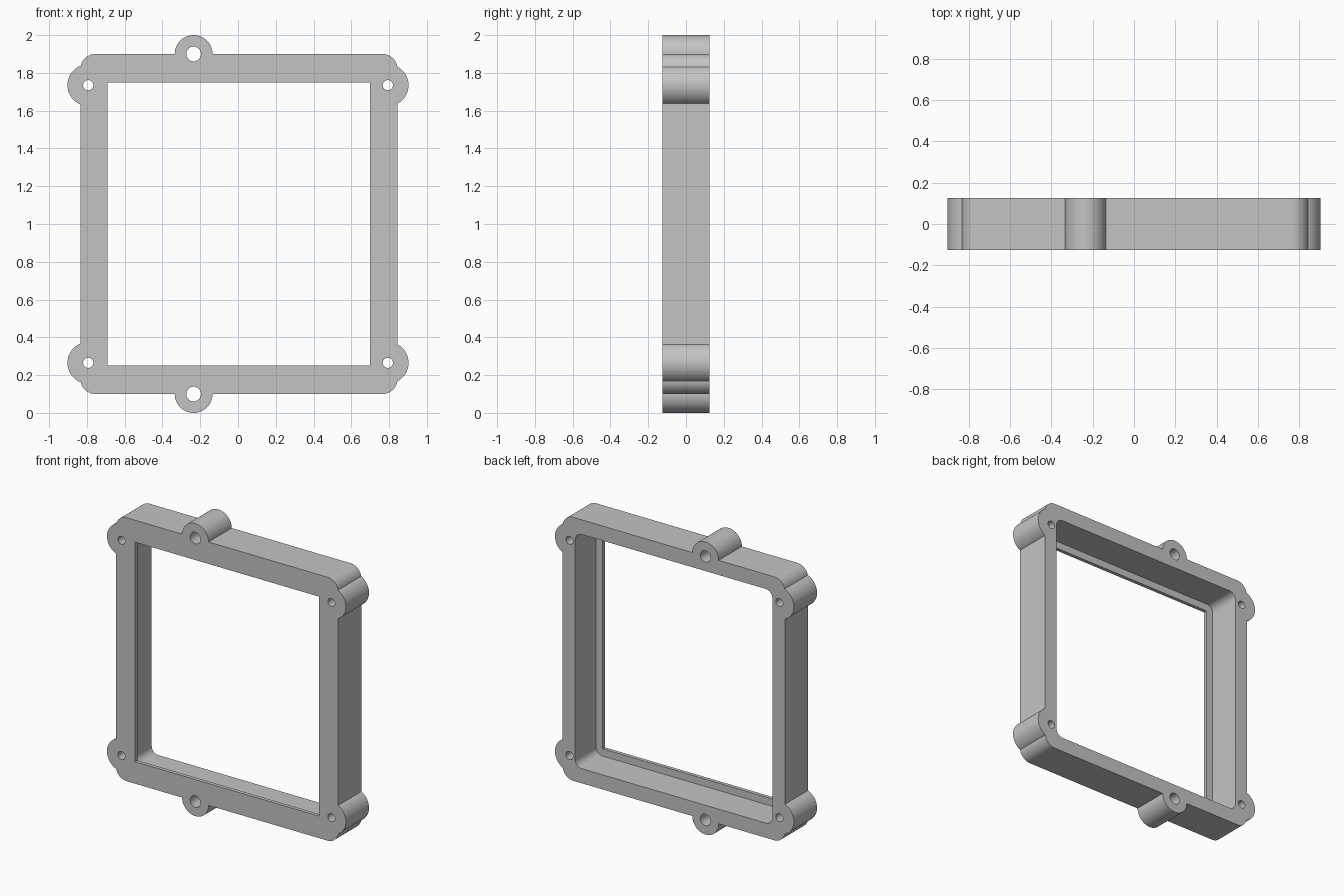
import bpy, bmesh, math
from mathutils import Vector
from mathutils.geometry import intersect_sphere_sphere_2d

cube = bpy.data.objects.get("Cube")
if cube:
    bpy.data.objects.remove(cube, do_unlink=True)

FRONT, LEDGE, BACK = -0.125, -0.10, 0.125
RIGHT, LEFT, HALF_H, MID_Z = 0.845, 0.835, 0.9, 1.0
BEND = 0.08                                   # outer corner radius
LUG_X, LUG_Z, LUG_R = 0.793, 0.735, 0.11      # corner screw lugs
EAR_X, EAR_R = -0.235, 0.10                   # top and bottom ears


def arc(cx, cz, r, a0, a1, n):
    return [(cx + r * math.cos(a0 + (a1 - a0) * i / n),
             cz + r * math.sin(a0 + (a1 - a0) * i / n)) for i in range(n + 1)]


def circle(cx, cz, r, n=32):
    return arc(cx, cz, r, 0, math.tau, n)[:-1]


def rectangle(x0, x1, h, r=0.0):
    if r == 0:
        return [(x1, h), (x0, h), (x0, -h), (x1, -h)]
    pts = []
    for k, (x, z) in enumerate([(x1 - r, h - r), (x0 + r, h - r),
                                (x0 + r, r - h), (x1 - r, r - h)]):
        pts += arc(x, z, r, k * math.pi / 2, (k + 1) * math.pi / 2, 10)
    return pts


def corner(sx, sz):
    """Lug arc followed by the rounded frame corner, running counterclockwise."""
    half = RIGHT if sx > 0 else LEFT
    lug = Vector((LUG_X, LUG_Z))
    bend = Vector((half - BEND, HALF_H - BEND))
    meet = max(intersect_sphere_sphere_2d(lug, LUG_R, bend, BEND), key=lambda p: p.x)
    start = -math.acos((half - LUG_X) / LUG_R)
    a, b = meet - lug, meet - bend
    pts = arc(*lug, LUG_R, start, math.atan2(a.y, a.x), 28)
    pts += arc(*bend, BEND, math.atan2(b.y, b.x), math.pi / 2, 14)[1:]
    pts = [(sx * x, sz * z) for x, z in pts]
    return pts if sx * sz > 0 else pts[::-1]


outline = (corner(1, 1) + arc(EAR_X, HALF_H, EAR_R, 0, math.pi, 32)
           + corner(-1, 1) + corner(-1, -1)
           + arc(EAR_X, -HALF_H, EAR_R, math.pi, math.tau, 32) + corner(1, -1))
window = rectangle(-0.69, 0.70, 0.75)
pocket = rectangle(-0.74, 0.75, 0.80, 0.05)
holes = [circle(sx * LUG_X, sz * LUG_Z, 0.027) for sx in (1, -1) for sz in (1, -1)]
holes += [circle(EAR_X, s * HALF_H, 0.039) for s in (1, -1)]

bm = bmesh.new()


def loop(pts, y):
    verts = [bm.verts.new((x, y, z + MID_Z)) for x, z in pts]
    edges = [bm.edges.new((verts[i - 1], verts[i])) for i in range(len(verts))]
    return verts, edges


def wall(pts, y0, y1):
    """Straight wall between two depths; returns its end edges."""
    (va, ea), (vb, eb) = loop(pts, y0), loop(pts, y1)
    for i in range(len(pts)):
        bm.faces.new((va[i - 1], va[i], vb[i], vb[i - 1]))
    return ea, eb


def cap(edges, normal):
    bmesh.ops.triangle_fill(bm, edges=edges, use_beauty=True, normal=normal)


# Outer wall and screw holes run the full depth
front_edges, back_edges = [], []
for pts in [outline] + holes:
    ea, eb = wall(pts, FRONT, BACK)
    front_edges += ea
    back_edges += eb

# Thin front lip, then the wider pocket open to the back
lip_front, lip_back = wall(window, FRONT, LEDGE)
pocket_front, pocket_back = wall(pocket, LEDGE, BACK)
cap(front_edges + lip_front, (0, -1, 0))
cap(back_edges + pocket_back, (0, 1, 0))
cap(lip_back + pocket_front, (0, 1, 0))
bmesh.ops.recalc_face_normals(bm, faces=bm.faces[:])

mesh = bpy.data.meshes.new("mounting_frame")
bm.to_mesh(mesh)
bm.free()
frame = bpy.data.objects.new("mounting_frame", mesh)
bpy.context.collection.objects.link(frame)

# Plain grey finish
grey = bpy.data.materials.new("plain_grey")
grey.use_nodes = True
colour = (0.55, 0.55, 0.55, 1)
grey.diffuse_color = colour
for node in grey.node_tree.nodes:
    if node.type == 'BSDF_PRINCIPLED':
        node.inputs["Base Color"].default_value = colour
mesh.materials.append(grey)

bpy.ops.object.select_all(action='DESELECT')
frame.select_set(True)
bpy.context.view_layer.objects.active = frame
bpy.ops.object.shade_smooth_by_angle(angle=math.radians(30))
